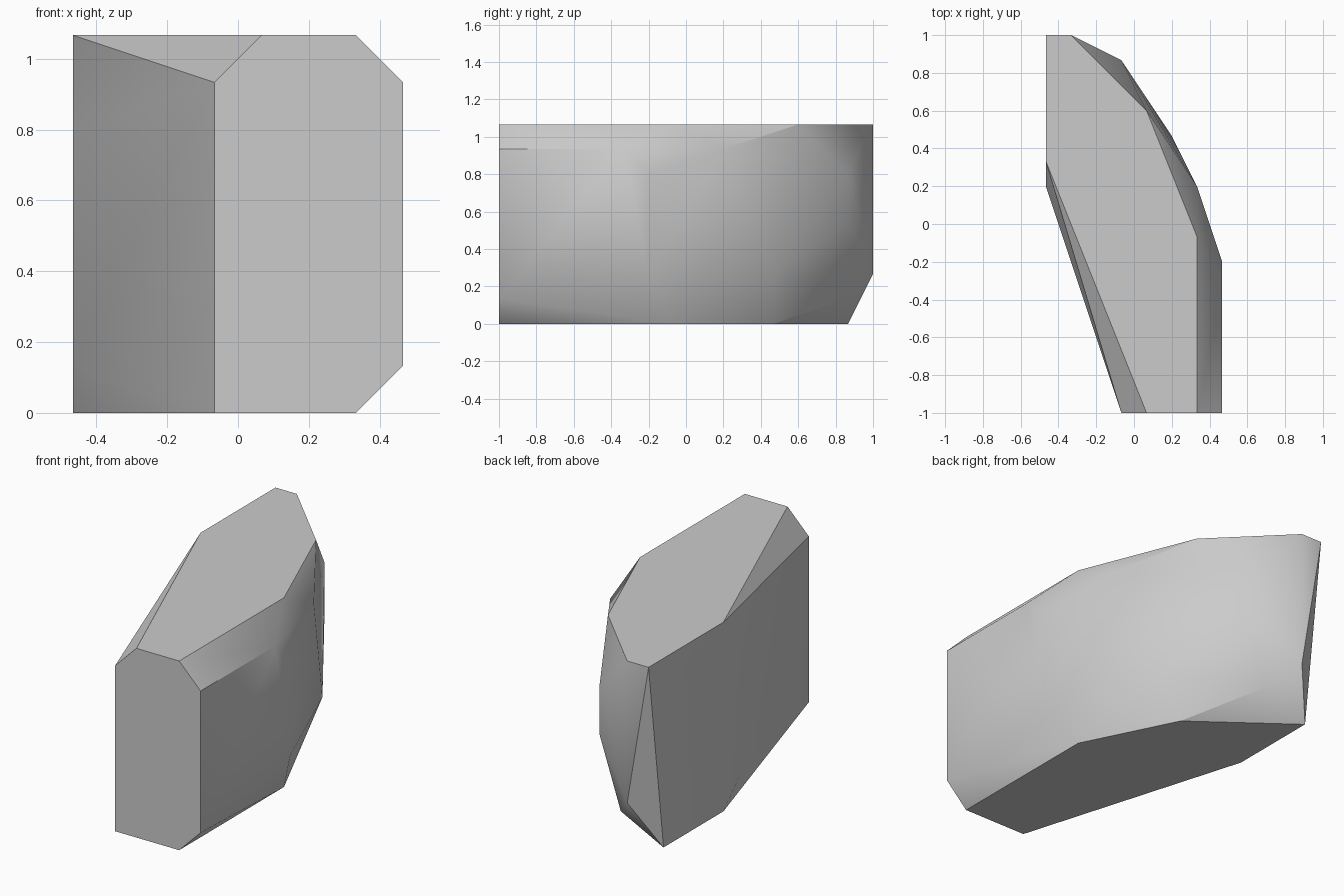
import bpy
import bmesh
import math

# Remove the default cube
if "Cube" in bpy.data.objects:
    bpy.data.objects.remove(bpy.data.objects["Cube"], do_unlink=True)

UNIT = 1 / 15   # the stone is cut on a regular grid
TOP = 16

# Outlines of the flat top and base, as (x, y) grid cells
top_outline = [(-7, 15), (-5, 15), (1, 9), (5, -1), (5, -15), (1, -15), (-7, 5)]
base_outline = [(-7, 13), (1, 7), (5, -1), (5, -15), (-1, -15), (-7, 5)]

# Corners between them, as (x, y) with the heights they occur at
side_corners = {
    (-1, -15): [14],         # front, chamfered corners
    (7, -15): [2, 14],
    (7, -5): [14],           # curved side
    (7, -3): [4, 12],
    (5, 3): [14],
    (3, 7): [4],
    (-1, 13): [8, 12],       # back
    (-3, 13): [2],
    (-5, 15): [4],
    (-7, 3): [2, 12],        # flat side
}

corners = [(x, y, TOP) for x, y in top_outline]
corners += [(x, y, 0) for x, y in base_outline]
corners += [(x, y, z) for (x, y), heights in side_corners.items() for z in heights]

# Wrap the corners in a faceted block
bm = bmesh.new()
for corner in corners:
    bm.verts.new([c * UNIT for c in corner])
bmesh.ops.convex_hull(bm, input=bm.verts)
bmesh.ops.dissolve_limit(bm, angle_limit=math.radians(0.5), verts=bm.verts, edges=bm.edges)
bmesh.ops.recalc_face_normals(bm, faces=bm.faces)
mesh = bpy.data.meshes.new("stone_block")
bm.to_mesh(mesh)
bm.free()

stone = bpy.data.objects.new("stone_block", mesh)
bpy.context.collection.objects.link(stone)

# Plain grey stone
grey = bpy.data.materials.new("stone_grey")
grey.use_nodes = True
grey.diffuse_color = (0.6, 0.6, 0.6, 1)
grey.node_tree.nodes["Principled BSDF"].inputs["Base Color"].default_value = grey.diffuse_color
mesh.materials.append(grey)

# Soft shading across the shallow facets, crisp main edges
bpy.ops.object.select_all(action="DESELECT")
stone.select_set(True)
bpy.context.view_layer.objects.active = stone
bpy.ops.object.shade_smooth_by_angle(angle=math.radians(30))
